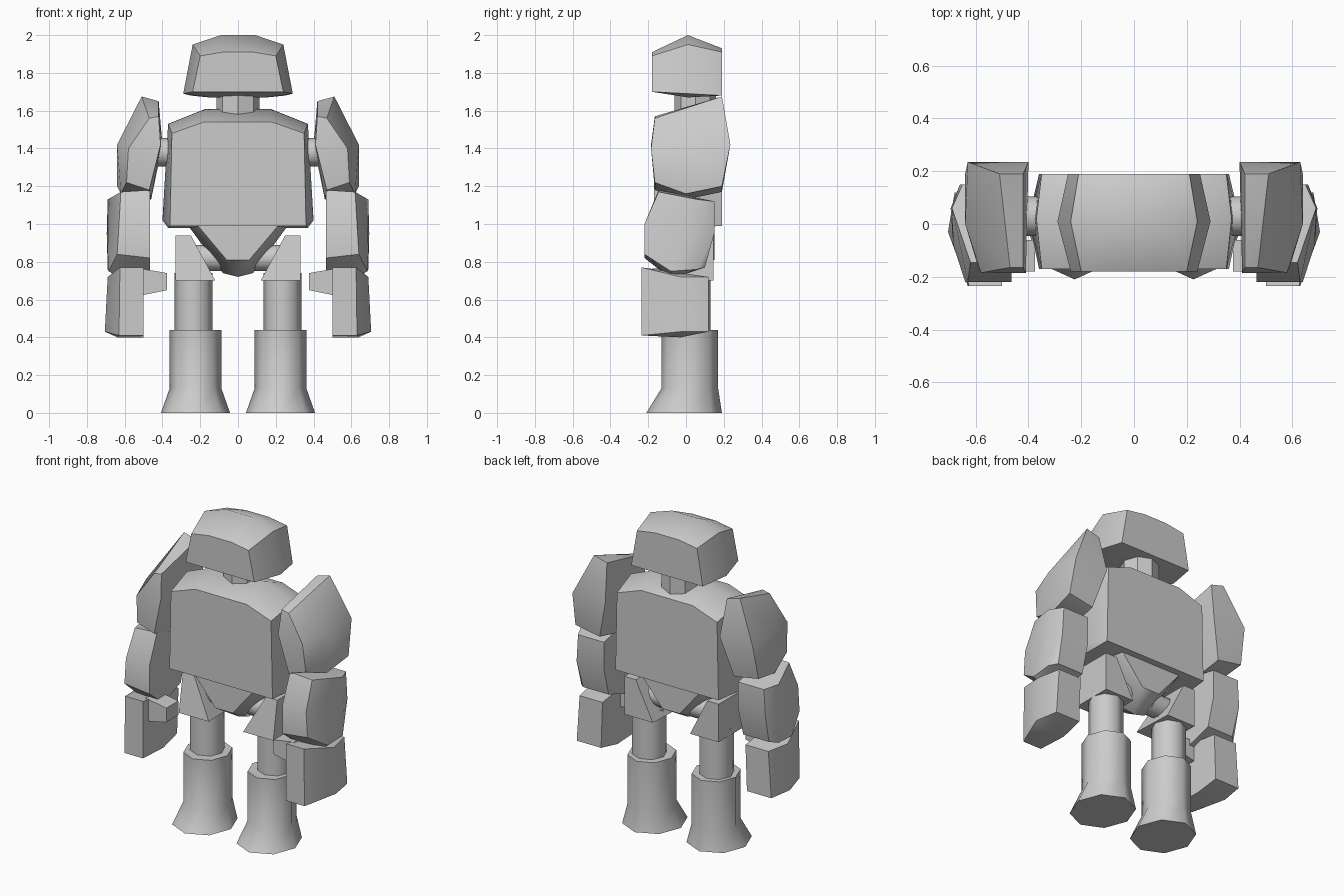
import bpy
import bmesh
from math import radians, sin, cos, tau
from mathutils import Vector

default_cube = bpy.data.objects.get("Cube")
if default_cube:
    bpy.data.objects.remove(default_cube, do_unlink=True)

# One plain grey material for the whole figure
grey = bpy.data.materials.new("stone grey")
grey.use_nodes = True
colour = (0.6, 0.6, 0.6, 1)
grey.diffuse_color = colour
grey.node_tree.nodes["Principled BSDF"].inputs["Base Color"].default_value = colour


def solid(name, points, angle=35):
    """Faceted convex block through the given points."""
    bm = bmesh.new()
    for point in points:
        bm.verts.new(point)
    bmesh.ops.remove_doubles(bm, verts=bm.verts, dist=0.001)
    hull = bmesh.ops.convex_hull(bm, input=bm.verts)
    loose = {v for v in hull["geom_interior"] if isinstance(v, bmesh.types.BMVert)}
    bmesh.ops.delete(bm, geom=list(loose), context="VERTS")
    bmesh.ops.dissolve_limit(bm, angle_limit=radians(2), verts=bm.verts, edges=bm.edges)
    bmesh.ops.recalc_face_normals(bm, faces=bm.faces)
    mesh = bpy.data.meshes.new(name)
    bm.to_mesh(mesh)
    bm.free()
    mesh.materials.append(grey)
    obj = bpy.data.objects.new(name, mesh)
    bpy.context.collection.objects.link(obj)
    bpy.ops.object.select_all(action="DESELECT")
    obj.select_set(True)
    bpy.context.view_layer.objects.active = obj
    bpy.ops.object.shade_smooth_by_angle(angle=radians(angle))
    return obj


def slices(sections):
    """Points from (depth, outline) pairs; each outline holds (x, z) corners."""
    return [Vector((x, y, z)) for y, outline in sections for x, z in outline]


def mirrored(points):
    return points + [Vector((-p.x, p.y, p.z)) for p in points]


def pair(name, points, angle=35):
    """The same block on the left and, mirrored, on the right."""
    solid("left_" + name, points, angle)
    solid("right_" + name, [Vector((-p.x, p.y, p.z)) for p in points], angle)


def ring(x, y, z, rx, ry, sides=8):
    """Level ring with a corner pointing forward."""
    turns = [tau * i / sides for i in range(sides)]
    return [Vector((x + rx * sin(t), y - ry * cos(t), z)) for t in turns]


def peg(x_in, x_out, y, z, radius, sides=12):
    """Round joint lying along x."""
    turns = [tau * i / sides for i in range(sides)]
    return [Vector((x, y + radius * cos(t), z + radius * sin(t)))
            for x in (x_in, x_out) for t in turns]


# Head, neck and body: chevron-sided blocks
solid("head", mirrored(slices([
    (-0.18, [(0.24, 1.70), (0.2, 1.89), (0.08, 1.91)]),
    (0.01, [(0.15, 1.67), (0.29, 1.69), (0.24, 1.95), (0.09, 2.0)]),
    (0.19, [(0.25, 1.68), (0.21, 1.91), (0.08, 1.93)]),
])))
solid("neck", ring(0, 0.05, 1.55, 0.115, 0.11) + ring(0, 0.05, 1.72, 0.115, 0.11))
solid("torso", mirrored(slices([
    (-0.17, [(0.36, 0.99), (0.35, 1.48), (0.18, 1.54)]),
    (0.02, [(0.37, 0.98), (0.40, 1.02), (0.37, 1.53), (0.17, 1.61)]),
    (0.19, [(0.36, 0.99), (0.35, 1.48), (0.18, 1.54)]),
])), 40)
solid("pelvis", mirrored(slices([
    (-0.14, [(0.22, 1.0), (0.06, 0.81)]),
    (0.0, [(0.27, 1.0), (0.08, 0.74), (0, 0.72)]),
    (0.15, [(0.22, 1.0), (0.06, 0.81)]),
])))

# Arms
pair("shoulder_joint", peg(0.34, 0.46, 0.03, 1.38, 0.075))
pair("upper_arm", slices([
    (-0.165, [(0.42, 1.57), (0.47, 1.56), (0.47, 1.18), (0.59, 1.22)]),
    (-0.185, [(0.41, 1.42), (0.58, 1.40)]),
    (0.0, [(0.46, 1.13), (0.62, 1.16), (0.64, 1.42)]),
    (0.19, [(0.42, 1.65), (0.51, 1.675), (0.47, 1.17), (0.64, 1.2)]),
    (0.235, [(0.4, 1.42), (0.63, 1.42)]),
]))
pair("forearm", slices([
    (-0.145, [(0.465, 1.18), (0.62, 1.17)]),
    (-0.22, [(0.465, 1.0), (0.63, 1.0), (0.465, 0.82), (0.64, 0.84)]),
    (-0.08, [(0.465, 0.71), (0.62, 0.71), (0.685, 0.75)]),
    (0.06, [(0.69, 1.13), (0.695, 0.95), (0.69, 0.76)]),
    (0.15, [(0.47, 1.12), (0.65, 1.12), (0.47, 0.95), (0.66, 0.95)]),
    (0.1, [(0.47, 0.77), (0.65, 0.77)]),
]))
pair("hand", slices([
    (-0.235, [(0.5, 0.77), (0.625, 0.77), (0.5, 0.41), (0.63, 0.41)]),
    (-0.03, [(0.5, 0.4), (0.64, 0.4), (0.69, 0.72), (0.705, 0.43)]),
    (0.12, [(0.5, 0.72), (0.66, 0.72), (0.51, 0.43), (0.68, 0.43)]),
]))
pair("thumb", slices([
    (y, [(0.375, 0.65), (0.375, 0.74), (0.52, 0.62), (0.52, 0.765)])
    for y in (-0.18, -0.06)
]))

# Legs
pair("hip_joint", peg(0.08, 0.24, 0.02, 0.82, 0.07))
pair("hip", slices([
    (-0.12, [(0.12, 0.7), (0.33, 0.7)]),
    (-0.08, [(0.25, 0.94), (0.33, 0.94)]),
    (0.145, [(0.25, 0.94), (0.33, 0.94), (0.13, 0.7), (0.33, 0.7)]),
]))
pair("thigh", ring(0.235, 0.03, 0.4, 0.1, 0.1) + ring(0.235, 0.03, 0.74, 0.1, 0.1), 50)


def boot(side):
    """Straight shaft flaring into a wide foot."""
    x = 0.225 * side
    levels = [(0, -0.01, 0.183, 0.2), (0.13, 0.02, 0.137, 0.15), (0.44, 0.02, 0.137, 0.15)]
    bm = bmesh.new()
    rows = [[bm.verts.new(p) for p in ring(x, y, z, rx, ry)] for z, y, rx, ry in levels]
    for low, high in zip(rows, rows[1:]):
        for i in range(len(low)):
            bm.faces.new((low[i - 1], low[i], high[i], high[i - 1]))
    bm.faces.new(rows[0])
    bm.faces.new(rows[-1])
    bmesh.ops.recalc_face_normals(bm, faces=bm.faces)
    obj = solid("left_boot" if side > 0 else "right_boot", ring(x, 0, 0, 1, 1) + [Vector((x, 0, 1))], 50)
    bm.to_mesh(obj.data)
    bm.free()
    bpy.ops.object.shade_smooth_by_angle(angle=radians(50))


for side in (1, -1):
    boot(side)
